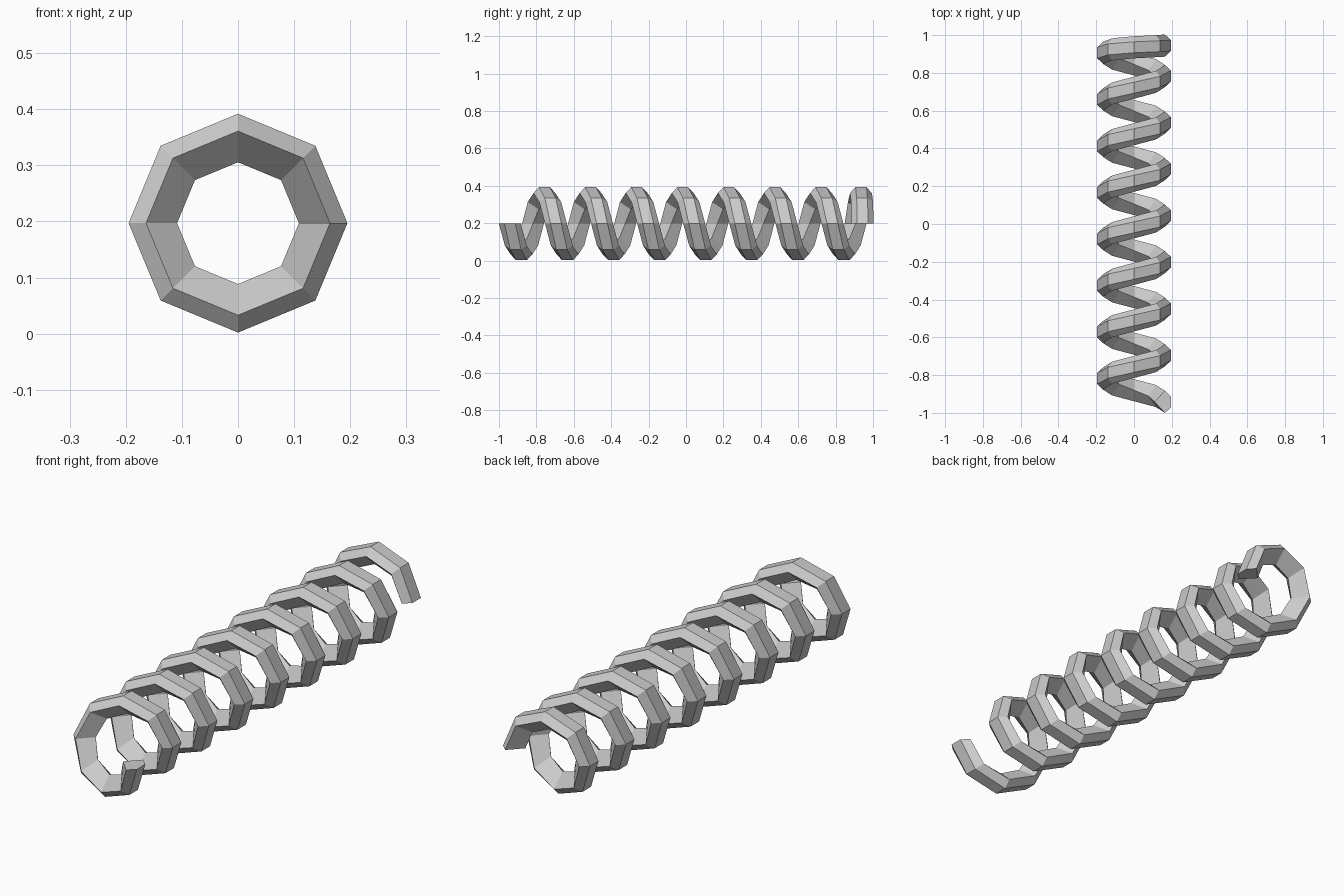
import bpy, bmesh, math

if "Cube" in bpy.data.objects:
    bpy.data.objects.remove(bpy.data.objects["Cube"])

# Five-sided wire cross-section: (radius, offset along the coil axis)
PROFILE = [(0.1085, 0.0), (0.164, -0.0585), (0.195, -0.029), (0.195, 0.029), (0.164, 0.0585)]
SIDES, TURNS = 8, 8
STEP = 0.0308                                # advance per segment
CENTRE_Z, START_Y = 0.197, -0.9415
END_EASE = [0.018, 0.011, 0.006, 0.003]      # the last half turn flattens out


def axis_positions():
    n = SIDES * TURNS
    y = [START_Y + STEP * k for k in range(n - len(END_EASE) + 1)]
    for d in END_EASE:
        y.append(y[-1] + d)
    return y


# Coil swept ring by ring around the y axis
bm = bmesh.new()
rings = []
for k, y in enumerate(axis_positions()):
    a = -2 * math.pi * k / SIDES
    rings.append([bm.verts.new((r * math.cos(a), y + dy, CENTRE_Z + r * math.sin(a)))
                  for r, dy in PROFILE])
m = len(PROFILE)
for p, q in zip(rings, rings[1:]):
    for i in range(m):
        j = (i + 1) % m
        bm.faces.new((p[i], p[j], q[j], q[i]))
# End caps
bm.faces.new(rings[0])
bm.faces.new(rings[-1])
bmesh.ops.recalc_face_normals(bm, faces=bm.faces)

mesh = bpy.data.meshes.new("coil_spring")
bm.to_mesh(mesh)
bm.free()
bpy.context.collection.objects.link(bpy.data.objects.new("coil_spring", mesh))
